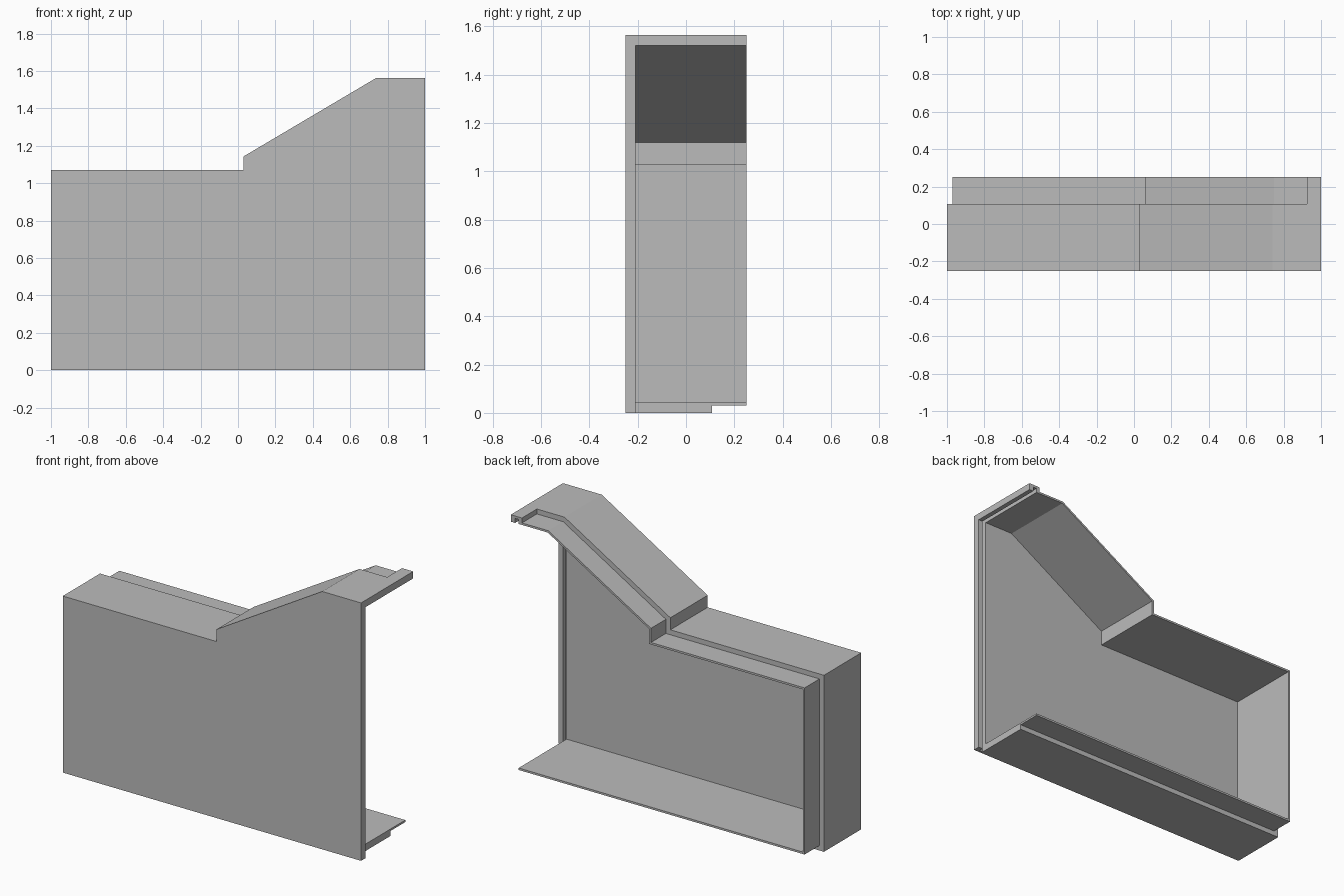
import bpy, bmesh
from mathutils import Vector

if "Cube" in bpy.data.objects:
    bpy.data.objects.remove(bpy.data.objects["Cube"])

STEP, WALL = 0.03, 0.042                # lip inset and total wall thickness
FRONT, SEAM, BACK = -0.25, 0.107, 0.25
FLOOR_END, FLANGE = 0.947, 0.971

grey = bpy.data.materials.new("plain_grey")
grey.use_nodes = True
colour = (0.5, 0.5, 0.5, 1)
grey.diffuse_color = colour
grey.node_tree.nodes["Principled BSDF"].inputs["Base Color"].default_value = colour


def outline(inset, floor_x=1.0, top_x=1.0):
    """Open side outline from floor round to top, moved inward by inset."""
    pts = [Vector(p) for p in [(floor_x, 0), (-1, 0), (-1, 1.07), (0.03, 1.07),
                               (0.03, 1.143), (0.74, 1.563), (top_x, 1.563)]]
    normals = []
    for a, b in zip(pts, pts[1:]):
        d = (b - a).normalized()
        normals.append(Vector((d.y, -d.x)))
    result = []
    for i, p in enumerate(pts):
        n1, n2 = normals[max(i - 1, 0)], normals[min(i, len(normals) - 1)]
        result.append(p + (n1 + n2) * inset / (1 + n1.dot(n2)))
    return result


def prism(name, profile, y0, y1):
    """Extrude an x-z profile along y."""
    bm = bmesh.new()
    face = bm.faces.new([bm.verts.new((p[0], y0, p[1])) for p in profile])
    moved = bmesh.ops.extrude_face_region(bm, geom=[face])["geom"]
    bmesh.ops.translate(bm, vec=(0, y1 - y0, 0),
                        verts=[v for v in moved if isinstance(v, bmesh.types.BMVert)])
    bmesh.ops.recalc_face_normals(bm, faces=bm.faces)
    mesh = bpy.data.meshes.new(name)
    bm.to_mesh(mesh)
    bm.free()
    mesh.materials.append(grey)
    obj = bpy.data.objects.new(name, mesh)
    bpy.context.collection.objects.link(obj)
    return obj


def rect(x0, x1, z0, z1):
    return [(x0, z0), (x1, z0), (x1, z1), (x0, z1)]


def cut(target, cutter):
    cutter.hide_render = True
    mod = target.modifiers.new("cut", "BOOLEAN")
    mod.operation, mod.solver, mod.object = "DIFFERENCE", "EXACT", cutter
    bpy.context.view_layer.objects.active = target
    bpy.ops.object.modifier_apply(modifier=mod.name)
    bpy.data.objects.remove(cutter)


# Solid body, then hollowed from the back and the open end
shell = prism("cover_shell", outline(0), FRONT, BACK)
cut(shell, prism("cavity", outline(WALL, 1.2, 1.2), FRONT + WALL, 0.4))

# Stepped lip along the back rim, stopping short of the top tab
rim = outline(-0.08, 1.2, 0.925) + outline(STEP, 1.2, 0.925)[::-1]
cut(shell, prism("lip_step", rim, SEAM, 0.4))

# Floor stops before the open end
cut(shell, prism("floor_end", rect(FLOOR_END, 1.2, -0.2, 0.3), FRONT + WALL, 0.4))

# Slot behind the end flange, across the front wall and the top
cut(shell, prism("end_slot", rect(FLOOR_END, FLANGE, -0.2, 1.563 - STEP / 2),
                 FRONT + STEP / 2, 0.4))
